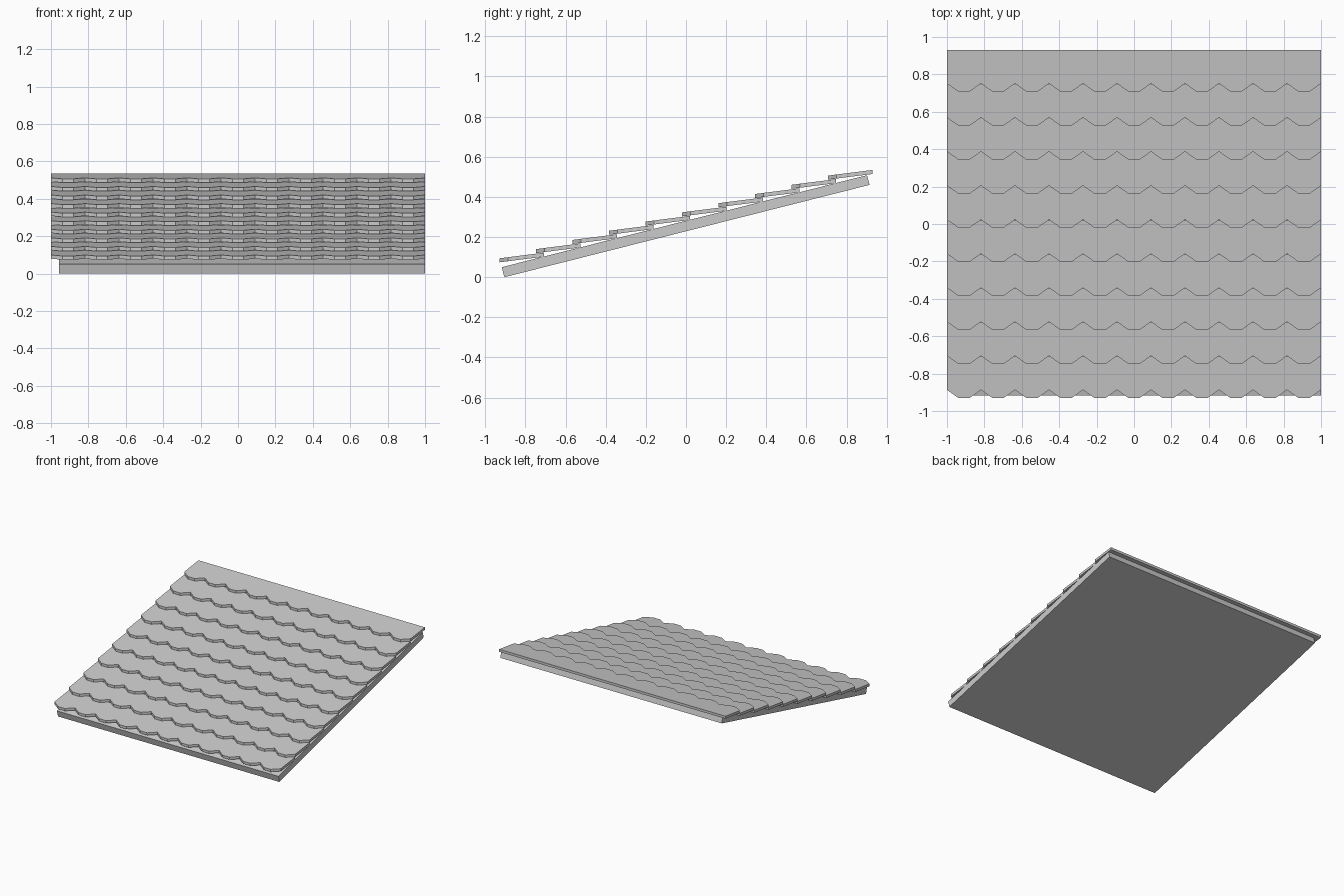
import bpy
import bmesh

cube = bpy.data.objects.get("Cube")
if cube:
    bpy.data.objects.remove(cube, do_unlink=True)

# One grey for the whole roof
grey = bpy.data.materials.new("grey")
grey.use_nodes = True
colour = (0.6, 0.6, 0.6, 1.0)
grey.diffuse_color = colour
grey.node_tree.nodes["Principled BSDF"].inputs["Base Color"].default_value = colour


def finish(name, bm):
    """Turn a bmesh into a named grey object."""
    bmesh.ops.recalc_face_normals(bm, faces=bm.faces)
    mesh = bpy.data.meshes.new(name)
    bm.to_mesh(mesh)
    bm.free()
    mesh.materials.append(grey)
    obj = bpy.data.objects.new(name, mesh)
    bpy.context.collection.objects.link(obj)
    return obj


def extrude(bm, faces, offset):
    """Extrude faces into a closed solid."""
    result = bmesh.ops.extrude_face_region(bm, geom=faces, use_keep_orig=True)
    verts = [g for g in result["geom"] if isinstance(g, bmesh.types.BMVert)]
    bmesh.ops.translate(bm, verts=verts, vec=offset)


# Sloping deck: side profile extruded along x
DECK_LEFT, DECK_RIGHT = 1.0, -0.957
profile = [(-0.905, 0.0), (0.915, 0.46), (0.902, 0.508), (-0.918, 0.05)]
bm = bmesh.new()
face = bm.faces.new([bm.verts.new((DECK_RIGHT, y, z)) for y, z in profile])
extrude(bm, [face], (DECK_LEFT - DECK_RIGHT, 0, 0))
finish("roof_deck", bm)

# Shingle course: strip with a scalloped lower edge, tilted less than the deck
TILES, COURSES = 11, 10
FRONT, LENGTH, NOTCH = -0.93, 0.222, 0.043
TILT, THICK, BASE_Z = 0.127, 0.02, 0.074

bm = bmesh.new()
columns = []
for i in range(TILES * 3 + 1):
    x = -1 + 2 * i / (TILES * 3)
    rise = NOTCH if i % 3 == 0 else 0
    columns.append([bm.verts.new((x, FRONT + d, BASE_Z + d * TILT))
                    for d in (rise, LENGTH)])
strip = [bm.faces.new((a[0], b[0], b[1], a[1]))
         for a, b in zip(columns, columns[1:])]
extrude(bm, strip, (0, 0, THICK))
shingles = finish("shingle_courses", bm)

# Repeat the course up the slope
array = shingles.modifiers.new("courses", "ARRAY")
array.count = COURSES
array.use_relative_offset = False
array.use_constant_offset = True
array.constant_offset_displace = (0, 0.182, 0.0458)
